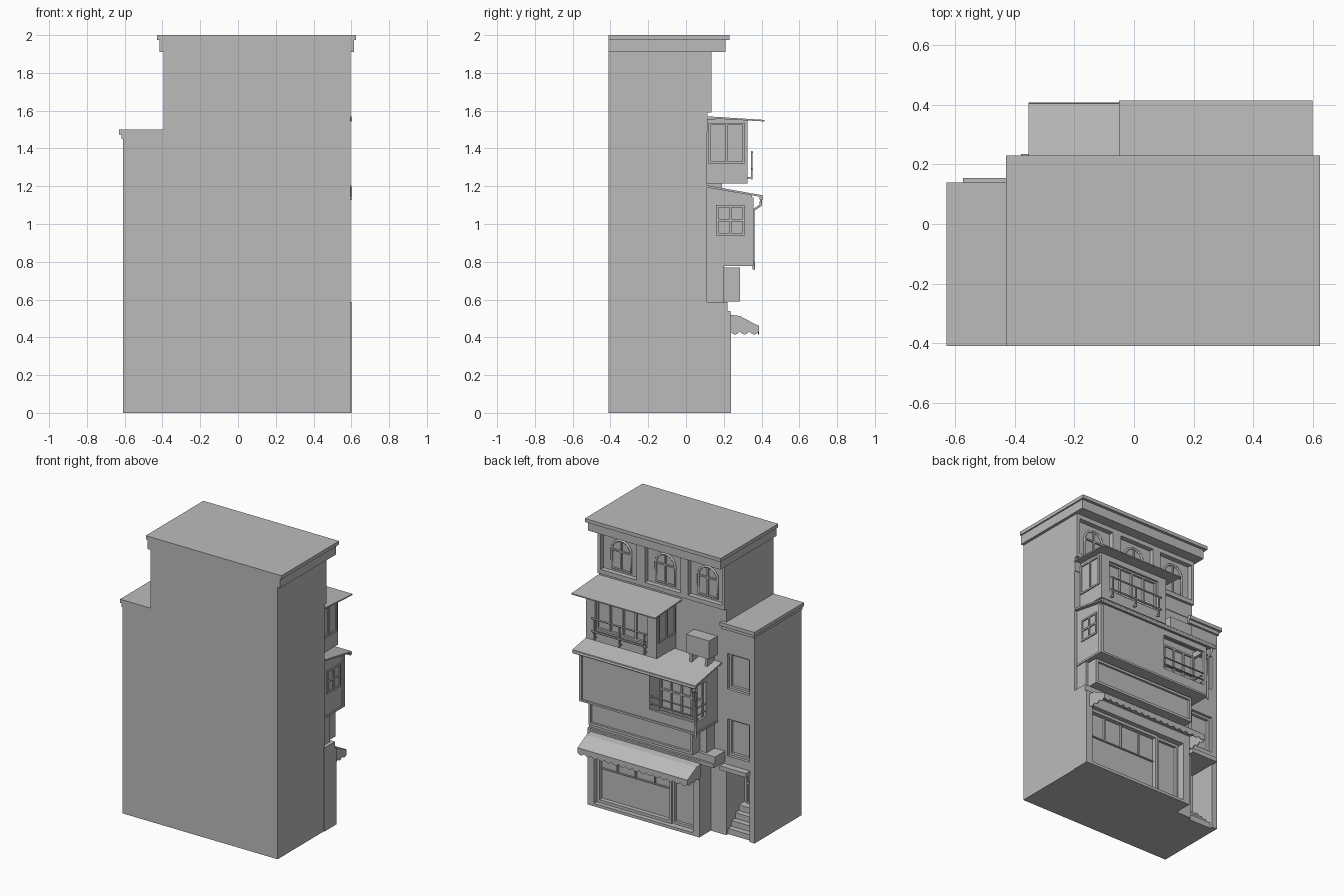
import bpy, bmesh, math
from mathutils import Vector

cube = bpy.data.objects.get("Cube")
if cube:
    bpy.data.objects.remove(cube)

grey = bpy.data.materials.new("plain grey")
grey.use_nodes = True
grey.diffuse_color = (0.5, 0.5, 0.5, 1)
grey.node_tree.nodes["Principled BSDF"].inputs["Base Color"].default_value = (0.5, 0.5, 0.5, 1)


def finish(name, bm):
    bmesh.ops.recalc_face_normals(bm, faces=bm.faces)
    mesh = bpy.data.meshes.new(name)
    bm.to_mesh(mesh)
    bm.free()
    mesh.materials.append(grey)
    obj = bpy.data.objects.new(name, mesh)
    bpy.context.collection.objects.link(obj)
    return obj


def boxes(name, *specs):
    """One object from boxes given as x0, x1, y0, y1, z0, z1."""
    bm = bmesh.new()
    for x0, x1, y0, y1, z0, z1 in specs:
        vs = bmesh.ops.create_cube(bm, size=1)["verts"]
        for v in vs:
            v.co = Vector(((x0 + x1) / 2 + v.co.x * (x1 - x0),
                           (y0 + y1) / 2 + v.co.y * (y1 - y0),
                           (z0 + z1) / 2 + v.co.z * (z1 - z0)))
    return finish(name, bm)


def prism(name, pts, axis, a, b):
    """Extrude a (u, z) outline along x or y from a to b."""
    bm = bmesh.new()
    place = (lambda u, z: (a, u, z)) if axis == "x" else (lambda u, z: (u, a, z))
    face = bm.faces.new([bm.verts.new(place(u, z)) for u, z in pts])
    new = bmesh.ops.extrude_face_region(bm, geom=[face])["geom"]
    step = Vector((b - a, 0, 0)) if axis == "x" else Vector((0, b - a, 0))
    bmesh.ops.translate(bm, vec=step, verts=[g for g in new if isinstance(g, bmesh.types.BMVert)])
    return finish(name, bm)


def pierced(name, x0, x1, z0, z1, y0, y1, holes):
    """Wall with rectangular holes (x0, x1, z0, z1)."""
    xs = sorted({x0, x1, *[v for h in holes for v in h[:2]]})
    zs = sorted({z0, z1, *[v for h in holes for v in h[2:]]})
    bm = bmesh.new()
    for xa, xb in zip(xs, xs[1:]):
        for za, zb in zip(zs, zs[1:]):
            cx, cz = (xa + xb) / 2, (za + zb) / 2
            if not any(h[0] < cx < h[1] and h[2] < cz < h[3] for h in holes):
                bm.faces.new([bm.verts.new(p) for p in
                              ((xa, y1, za), (xb, y1, za), (xb, y1, zb), (xa, y1, zb))])
    bmesh.ops.remove_doubles(bm, verts=bm.verts, dist=1e-5)
    new = bmesh.ops.extrude_face_region(bm, geom=bm.faces[:])["geom"]
    bmesh.ops.translate(bm, vec=(0, y0 - y1, 0),
                        verts=[g for g in new if isinstance(g, bmesh.types.BMVert)])
    bmesh.ops.dissolve_limit(bm, angle_limit=0.01, verts=bm.verts, edges=bm.edges)
    return finish(name, bm)


def window(name, axis, pos, u0, u1, z0, z1, cols, rows, w=0.012, d=0.012):
    """Frame bars on a plane, from pos to pos + d."""
    bars = []
    for i in range(cols + 1):
        u = u0 + w / 2 + (u1 - u0 - w) * i / cols
        bars.append((u - w / 2, u + w / 2, z0, z1))
    for i in range(rows + 1):
        z = z0 + w / 2 + (z1 - z0 - w) * i / rows
        bars.append((u0, u1, z - w / 2, z + w / 2))
    lo, hi = min(pos, pos + d), max(pos, pos + d)
    return boxes(name, *[(lo, hi, a, b, c, e) if axis == "x" else (a, b, lo, hi, c, e)
                         for a, b, c, e in bars])


def tube(name, pts, r, cyclic=False):
    curve = bpy.data.curves.new(name, "CURVE")
    curve.dimensions = "3D"
    curve.bevel_depth = r
    curve.bevel_resolution = 1
    curve.use_fill_caps = True
    sp = curve.splines.new("POLY")
    sp.points.add(len(pts) - 1)
    for p, co in zip(sp.points, pts):
        p.co = (*co, 1)
    sp.use_cyclic_u = cyclic
    curve.materials.append(grey)
    obj = bpy.data.objects.new(name, curve)
    bpy.context.collection.objects.link(obj)
    return obj


def scallop(u0, u1, n, base, drop):
    pts = []
    for i in range(n):
        for k in range(6):
            t = k / 6
            pts.append((u0 + (u1 - u0) * (i + t) / n, base - drop * math.sin(math.pi * t)))
    return pts + [(u1, base)]


# main masses
boxes("main_body", (-0.61, 0.595, -0.41, -0.09, 0, 1.49))
stair_window_holes = [(-0.57, -0.40, 1.03, 1.28), (-0.57, -0.40, 0.56, 0.82)]
pierced("rear_wall", -0.61, 0.595, 0, 1.49, -0.09, 0.11,
        [(-0.57, -0.39, 0, 0.47)] + stair_window_holes)
boxes("upper_body", (-0.395, 0.595, -0.41, 0.05, 1.49, 1.92),
      (-0.395, 0.595, 0.05, 0.115, 1.49, 1.6))
boxes("main_cornice", (-0.415, 0.615, -0.41, 0.21, 1.91, 1.98),
      (-0.43, 0.625, -0.41, 0.23, 1.975, 2.0))
boxes("side_cornice", (-0.618, -0.36, -0.41, 0.125, 1.45, 1.48),
      (-0.63, -0.36, -0.41, 0.14, 1.475, 1.5))

# side windows over the entrance
for x0, x1, z0, z1 in stair_window_holes:
    boxes("stair_glass", (x0, x1, -0.09, 0.07, z0, z1))
    window("stair_window_frame", "y", 0.07, x0, x1, z0, z1, 1, 1, 0.016, 0.02)

# entrance with steps and door
boxes("entrance_steps", *[(-0.57, -0.39, -0.09, 0.09 - 0.04 * i, 0.04 * i, 0.04 * (i + 1))
                          for i in range(4)])
window("entrance_door_frame", "y", -0.09, -0.55, -0.41, 0.16, 0.44, 1, 2)
boxes("entrance_ledge", (-0.575, -0.37, 0.1, 0.155, 0.47, 0.5))

# top storey with three arched windows
bays = [(0.29, 0.57), (-0.05, 0.225), (-0.375, -0.11)]
pierced("top_storey_wall", -0.395, 0.595, 1.59, 1.92, 0.05, 0.135,
        [(a, b, 1.62, 1.88) for a, b in bays])
for a, b in bays:
    boxes("bay_panel", (a, b, 0.04, 0.1, 1.62, 1.88))
    c, r = (a + b) / 2, 0.075
    arch = [(c + r * math.cos(math.pi * i / 12), 0.102, 1.77 + r * math.sin(math.pi * i / 12))
            for i in range(13)]
    tube("arched_frame", [(c + r, 0.102, 1.64)] + arch + [(c - r, 0.102, 1.64)], 0.008, True)
    boxes("arched_bars", (c - 0.005, c + 0.005, 0.1, 0.11, 1.64, 1.84),
          (c - r, c + r, 0.1, 0.11, 1.765, 1.775))

# upper bay with railing
boxes("upper_bay", (0, 0.55, 0.1, 0.295, 1.215, 1.555))
pierced("upper_bay_front", 0, 0.55, 1.215, 1.55, 0.295, 0.325, [(0.07, 0.48, 1.29, 1.51)])
window("upper_bay_window", "y", 0.295, 0.07, 0.48, 1.29, 1.51, 4, 1, 0.012, 0.015)
for pos, d in ((0.55, 0.008), (0, -0.008)):
    window("upper_bay_side_window", "x", pos, 0.12, 0.31, 1.32, 1.535, 2, 1, 0.012, d)
prism("upper_bay_roof", [(0.11, 1.56), (0.415, 1.543), (0.415, 1.551), (0.11, 1.57)],
      "x", -0.05, 0.6)
for z in (1.29, 1.38):
    tube("upper_railing", [(0.06, 0.35, z), (0.49, 0.35, z)], 0.006)
for x in (0.08, 0.275, 0.47):
    boxes("railing_post", (x - 0.005, x + 0.005, 0.343, 0.353, 1.235, 1.385),
          (x - 0.005, x + 0.005, 0.32, 0.35, 1.24, 1.25))

# lower bay: closed half and open balcony half
profile = [(0.1, 0.785), (0.35, 0.785), (0.35, 1.152), (0.1, 1.195)]
prism("lower_bay", profile, "x", 0.04, 0.575)
prism("balcony_back", [(min(y, 0.235), z) for y, z in profile[:2]] + [(0.235, 1.17), (0.1, 1.195)],
      "x", -0.32, 0.04)
boxes("balcony_shell", (-0.32, 0.04, 0.235, 0.35, 0.785, 0.81),
      (-0.32, 0.04, 0.335, 0.35, 0.785, 0.86), (-0.32, -0.305, 0.235, 0.35, 0.785, 0.86),
      (-0.32, 0.04, 0.33, 0.35, 1.11, 1.15), (-0.32, -0.3, 0.235, 0.35, 1.11, 1.15),
      (-0.32, -0.3, 0.33, 0.35, 0.785, 1.15))
window("balcony_window", "y", 0.235, -0.3, 0.03, 0.82, 1.12, 4, 2)
for z in (0.9, 0.95):
    tube("balcony_rail", [(-0.312, 0.235, z), (-0.312, 0.342, z), (0.04, 0.342, z)], 0.005)
window("lower_bay_side_window", "x", 0.575, 0.16, 0.31, 0.94, 1.1, 2, 2, 0.012, 0.008)
boxes("lower_bay_trim", (-0.325, 0.582, 0.1, 0.358, 0.778, 0.792),
      (0.56, 0.582, 0.335, 0.358, 0.79, 1.14))
prism("lower_bay_roof", [(0.11, 1.193), (0.405, 1.142), (0.405, 1.152), (0.11, 1.205)],
      "x", -0.355, 0.6)
tube("gutter", [(-0.355, 0.398, 1.136), (0.6, 0.398, 1.136)], 0.011)
tube("downpipe", [(-0.325, 0.397, 1.13), (-0.325, 0.395, 1.1), (-0.325, 0.358, 1.075),
                  (-0.325, 0.358, 0.76)], 0.007)

# ventilation box on the wall
boxes("ventilation_box", (-0.32, -0.14, 0.1, 0.2, 1.25, 1.38),
      (-0.3, -0.28, 0.11, 0.19, 1.17, 1.25), (-0.18, -0.16, 0.11, 0.19, 1.17, 1.25))

# sign board
boxes("sign_box", (-0.3, 0.575, 0.1, 0.2, 0.585, 0.785), (-0.25, 0.56, 0.2, 0.27, 0.59, 0.77))
window("sign_frame", "y", 0.27, -0.25, 0.56, 0.59, 0.77, 1, 1, 0.018, 0.015)
boxes("shop_ledge", (-0.38, 0.6, 0.1, 0.22, 0.53, 0.588), (-0.38, 0.6, 0.1, 0.235, 0.515, 0.54))

# shop front
boxes("shop_core", (-0.27, 0.6, 0.1, 0.175, 0, 0.53))
pierced("shop_wall", -0.27, 0.6, 0, 0.53, 0.175, 0.237, [(-0.22, 0.55, 0.02, 0.44)])
window("shop_window", "y", 0.175, -0.03, 0.55, 0.02, 0.44, 1, 1, 0.02, 0.03)
window("shop_door", "y", 0.175, -0.21, -0.03, 0.02, 0.44, 1, 1, 0.018, 0.02)
boxes("shop_mullions", (-0.03, 0.55, 0.175, 0.185, 0.248, 0.256),
      *[(x, x + 0.008, 0.175, 0.187, 0.25, 0.44) for x in (0.11, 0.26, 0.40)])

# scalloped awning
slope = [(0.235, 0.52), (0.285, 0.513), (0.385, 0.46)]
prism("awning_top", slope + [(y, z - 0.008) for y, z in reversed(slope)], "x", -0.28, 0.575)
for x in (-0.28, 0.569):
    prism("awning_side", scallop(0.235, 0.385, 3, 0.43, 0.015) + slope[::-1], "x", x, x + 0.006)
prism("awning_valance", scallop(-0.28, 0.575, 16, 0.43, 0.015) + [(0.575, 0.462), (-0.28, 0.462)],
      "y", 0.38, 0.386)
